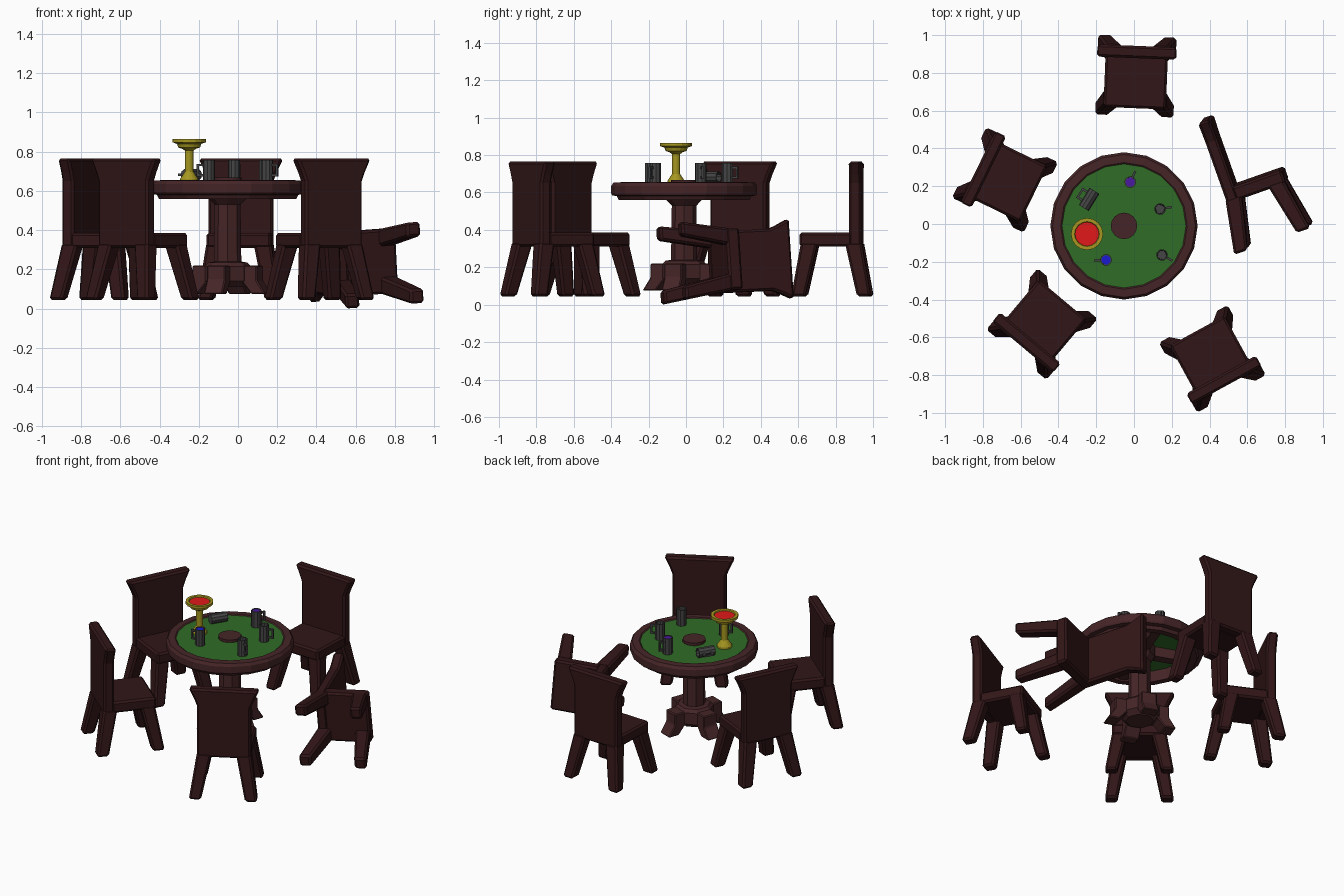
import bpy, bmesh
from math import cos, sin, pi, radians
from mathutils import Matrix, Vector

if "Cube" in bpy.data.objects:
    bpy.data.objects.remove(bpy.data.objects["Cube"])


def material(name, rgb):
    m = bpy.data.materials.new(name)
    m.diffuse_color = (*rgb, 1)
    m.use_nodes = True
    m.node_tree.nodes["Principled BSDF"].inputs["Base Color"].default_value = m.diffuse_color
    return m


DARK = material("dark_wood", (0.032, 0.008, 0.009))
WOOD = material("table_wood", (0.06, 0.018, 0.02))
FELT = material("green_felt", (0.03, 0.15, 0.02))
GOLD = material("gold", (0.38, 0.31, 0.015))
RED = material("red", (0.75, 0.01, 0.01))
PEWTER = material("pewter", (0.06, 0.06, 0.06))
BLUE = material("blue_drink", (0.01, 0.01, 0.65))
PURPLE = material("purple_drink", (0.07, 0.01, 0.35))


def finish(bm, name, mat):
    bmesh.ops.remove_doubles(bm, verts=bm.verts, dist=1e-5)
    bmesh.ops.recalc_face_normals(bm, faces=bm.faces)
    me = bpy.data.meshes.new(name)
    bm.to_mesh(me)
    bm.free()
    me.materials.append(mat)
    return me


def loft(name, rings, mat):
    """Closed solid through a list of equal-length vertex rings."""
    bm = bmesh.new()
    loops = [[bm.verts.new(p) for p in r] for r in rings]
    n = len(loops[0])
    for a, b in zip(loops, loops[1:]):
        for i in range(n):
            bm.faces.new((a[i], a[(i + 1) % n], b[(i + 1) % n], b[i]))
    bm.faces.new(loops[0])
    bm.faces.new(loops[-1])
    return finish(bm, name, mat)


def lathe(name, profile, sides, mat):
    """Revolve (radius, height) points; repeat the first point to make a ring."""
    bm = bmesh.new()
    verts = [bm.verts.new((r, 0, z)) for r, z in profile]
    edges = [bm.edges.new(p) for p in zip(verts, verts[1:])]
    bmesh.ops.spin(bm, geom=verts + edges, axis=(0, 0, 1), cent=(0, 0, 0),
                   angle=2 * pi, steps=sides)
    bmesh.ops.remove_doubles(bm, verts=bm.verts, dist=1e-5)
    bmesh.ops.dissolve_degenerate(bm, edges=bm.edges, dist=1e-6)
    return finish(bm, name, mat)


def slab(name, outline, y0, y1, mat):
    """Extrude an (x, z) outline along y."""
    return loft(name, [[(x, y, z) for x, z in outline] for y in (y0, y1)], mat)


def disc(name, r, z0, z1, sides, mat):
    return lathe(name, [(0, z0), (r, z0), (r, z1), (0, z1)], sides, mat)


def place(mesh, matrix, bevel=0):
    o = bpy.data.objects.new(mesh.name, mesh)
    bpy.context.collection.objects.link(o)
    o.matrix_world = matrix
    if bevel:
        b = o.modifiers.new("bevel", 'BEVEL')
        b.width = bevel
        b.segments = 1
    return o


def at(x, y, z, deg=0):
    return Matrix.Translation((x, y, z)) @ Matrix.Rotation(radians(deg), 4, 'Z')


# Chair parts (facing -y)
def square(cx, cy, h, z):
    return [(cx - h, cy - h, z), (cx + h, cy - h, z), (cx + h, cy + h, z), (cx - h, cy + h, z)]


half = [(0.165, 0.31), (0.165, 0.65), (0.182, 0.695), (0.215, 0.765)]
chair_parts = [
    slab("chair_back", half + [(-x, z) for x, z in reversed(half)], 0.095, 0.16, DARK),
    slab("chair_seat", [(-.165, .31), (.165, .31), (.165, .385), (-.165, .385)], -0.17, 0.11, DARK),
]
for sx in (-1, 1):
    for sy, label in ((-1, "front"), (1, "back")):
        chair_parts.append(loft(label + "_leg", [
            square(sx * 0.172, sy * 0.176, 0.037, 0.045),
            square(sx * 0.12, sy * 0.117, 0.045, 0.335)], DARK))

# Fallen chair lies on its side, slightly tilted
up = Vector((-0.335, 0.942, 0.045)).normalized()
back = Vector((-0.94, -0.335, -0.07))
back = (back - back.dot(up) * up).normalized()
fallen = Matrix((back.cross(up), back, up)).transposed().to_4x4()
fallen.translation = (0.756, -0.122, 0.219)

chairs = [at(0.01, 0.783, 0, -2.3), at(-0.683, 0.233, 0, 64),
          at(-0.487, -0.53, 0, 140), at(0.415, -0.714, 0, 208.7), fallen]
for m in chairs:
    for part in chair_parts:
        place(part, m, 0.012)

# Table
C = (-0.053, -0.01)
table = at(*C, 0)
rim = [(.31, .56), (.35, .56), (.36, .58), (.385, .585), (.39, .595), (.39, .635),
       (.378, .653), (.335, .655), (.325, .648), (.31, .648), (.31, .56)]
place(lathe("table_rim", rim, 20, WOOD), table)
place(disc("felt", 0.328, 0.635, 0.65, 20, FELT), table)
place(disc("table_centre", 0.07, 0.645, 0.668, 16, WOOD), table)
column = [(0, .11), (.085, .11), (.12, .14), (.12, .215), (.1, .235), (.07, .24),
          (.066, .53), (.095, .56), (.095, .637), (0, .637)]
place(lathe("table_column", column, 8, WOOD), table)
foot = slab("table_foot", [(.05, .22), (.175, .22), (.175, .145), (.22, .075), (.145, .075),
                           (.1, .13), (.05, .13)], -0.05, 0.05, WOOD)
brace = slab("table_brace", [(.06, .57), (.32, .57), (.32, .637), (.06, .637)], -0.03, 0.03, WOOD)
for k in range(4):
    place(foot, at(*C, 0, -20 + 90 * k), 0.006)
    place(brace, at(*C, 0, -20 + 90 * k))

# Golden pedestal dish with red filling
dish_at = at(-0.249, -0.053, 0.65)
dish = [(0, 0), (.046, 0), (.046, .012), (.024, .045), (.021, .05), (.021, .155), (.035, .165),
        (.056, .172), (.062, .19), (.085, .198), (.085, .215), (.066, .215), (.06, .2), (0, .2)]
place(lathe("pedestal_dish", dish, 16, GOLD), dish_at)
place(disc("dish_filling", 0.063, 0.198, 0.208, 16, RED), dish_at)

# Mugs
mug = lathe("mug", [(0, 0), (.031, 0), (.031, .107), (.025, .107), (.023, .02), (0, .02)], 10, PEWTER)
handle = slab("mug_handle", [(.026, .088), (.063, .088), (.063, .024), (.026, .024), (.026, .036),
                             (.052, .036), (.052, .076), (.026, .076)], -0.006, 0.006, PEWTER)
drinks = {m.name: disc(m.name, 0.0255, 0.09, 0.103, 10, m) for m in (BLUE, PURPLE)}
mugs = [(-0.02, 0.222, 65, "purple_drink"), (0.138, 0.079, 10, None),
        (0.148, -0.164, -29, None), (-0.148, -0.19, 183, "blue_drink")]
for x, y, deg, drink in mugs:
    m = at(x, y, 0.65, deg)
    place(mug, m)
    place(handle, m)
    if drink:
        place(drinks[drink], m)

# Tipped mug, handle lying to the left
tipped = (at(-0.238, 0.13, 0.682, 148) @ Matrix.Rotation(radians(90), 4, 'X')
          @ Matrix.Translation((0, 0, -0.053)))
place(mug, tipped)
place(handle, tipped)
